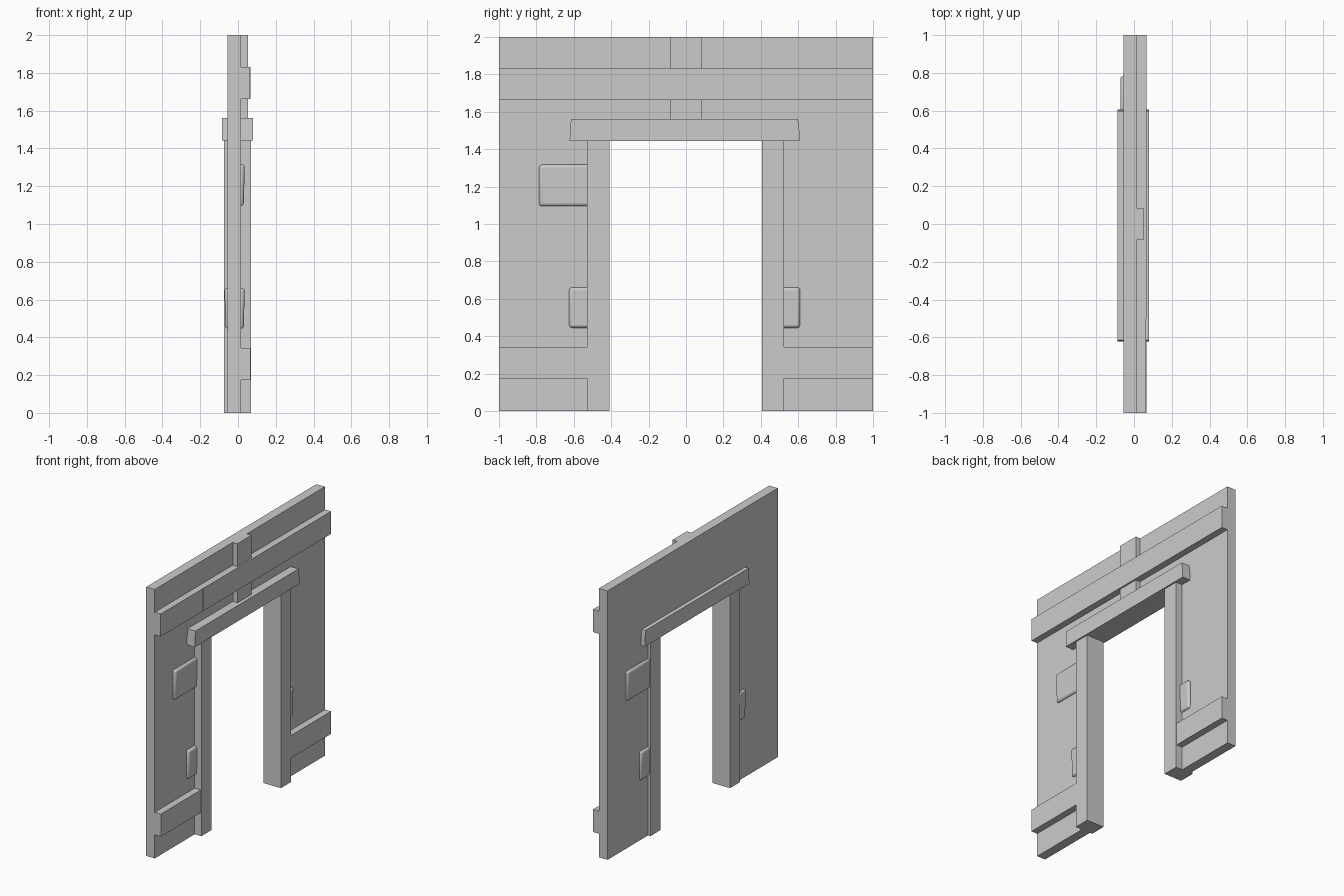
import bpy, bmesh

if "Cube" in bpy.data.objects:
    bpy.data.objects.remove(bpy.data.objects["Cube"])

def mesh_object(name, bm):
    bmesh.ops.recalc_face_normals(bm, faces=bm.faces[:])
    me = bpy.data.meshes.new(name)
    bm.to_mesh(me)
    bm.free()
    ob = bpy.data.objects.new(name, me)
    bpy.context.collection.objects.link(ob)
    return ob

def prism(name, profile, x0, x1):
    """Extrude a (y, z) outline from x0 to x1."""
    bm = bmesh.new()
    face = bm.faces.new([bm.verts.new((x0, y, z)) for y, z in profile])
    new = bmesh.ops.extrude_face_region(bm, geom=[face])["geom"]
    verts = [v for v in new if isinstance(v, bmesh.types.BMVert)]
    bmesh.ops.translate(bm, verts=verts, vec=(x1 - x0, 0, 0))
    return mesh_object(name, bm)

def box(name, x0, x1, y0, y1, z0, z1):
    return prism(name, [(y0, z0), (y1, z0), (y1, z1), (y0, z1)], x0, x1)

def stone(name, side, y0, y1, z0, z1):
    """Worn brick: rounded block whose face slopes in toward its lower edge."""
    inner, outer = (-0.01, 0.036) if side > 0 else (-0.03, -0.072)
    ob = box(name, inner, outer, y0, y1, z0, z1)
    for v in ob.data.vertices:
        if abs(v.co.x - outer) < 1e-4 and v.co.z < (z0 + z1) / 2:
            v.co.x -= side * 0.006
    bev = ob.modifiers.new("rounding", "BEVEL")
    bev.width = 0.016
    bev.segments = 3
    bpy.ops.object.select_all(action="DESELECT")
    ob.select_set(True)
    bpy.context.view_layer.objects.active = ob
    bpy.ops.object.shade_smooth_by_angle()
    return ob

# Plaster wall with doorway
prism("wall", [(-1, 0), (-0.47, 0), (-0.47, 1.5), (0.47, 1.5), (0.47, 0),
               (1, 0), (1, 2), (-1, 2)], -0.055, 0.015)

# Door frame posts and tapered lintel
box("door_post_left", -0.075, 0.069, -0.53, -0.41, 0, 1.443)
box("door_post_right", -0.075, 0.069, 0.405, 0.525, 0, 1.443)
prism("door_lintel", [(-0.622, 1.443), (0.607, 1.443), (0.605, 1.51), (0.598, 1.56),
                      (-0.615, 1.56)], -0.086, 0.08)

# Timber rails and studs on the outer face
box("upper_rail_short", 0.015, 0.064, -1, -0.5, 1.662, 1.83)
box("upper_rail_long", 0.015, 0.065, -0.5, 1, 1.662, 1.83)
box("lower_rail_left", 0.015, 0.065, -1, -0.53, 0.175, 0.343)
box("lower_rail_right", 0.015, 0.065, 0.525, 1, 0.175, 0.343)
box("stud_top", 0.015, 0.053, -0.083, 0.083, 1.83, 2)
box("stud_bottom", 0.015, 0.053, -0.083, 0.083, 1.56, 1.662)

# Exposed stones beside the posts, on both faces
for side, label in ((1, "outer"), (-1, "inner")):
    stones = [("upper", -0.785, -0.50, 1.095, 1.317),
              ("lower_a", -0.625, -0.50, 0.445, 0.661),
              ("lower_b", 0.50, 0.61, 0.445, 0.661)]
    for part, a, b, z0, z1 in stones:
        y0, y1 = sorted((a * side, b * side))
        stone(f"stone_{label}_{part}", side, y0, y1, z0, z1)
